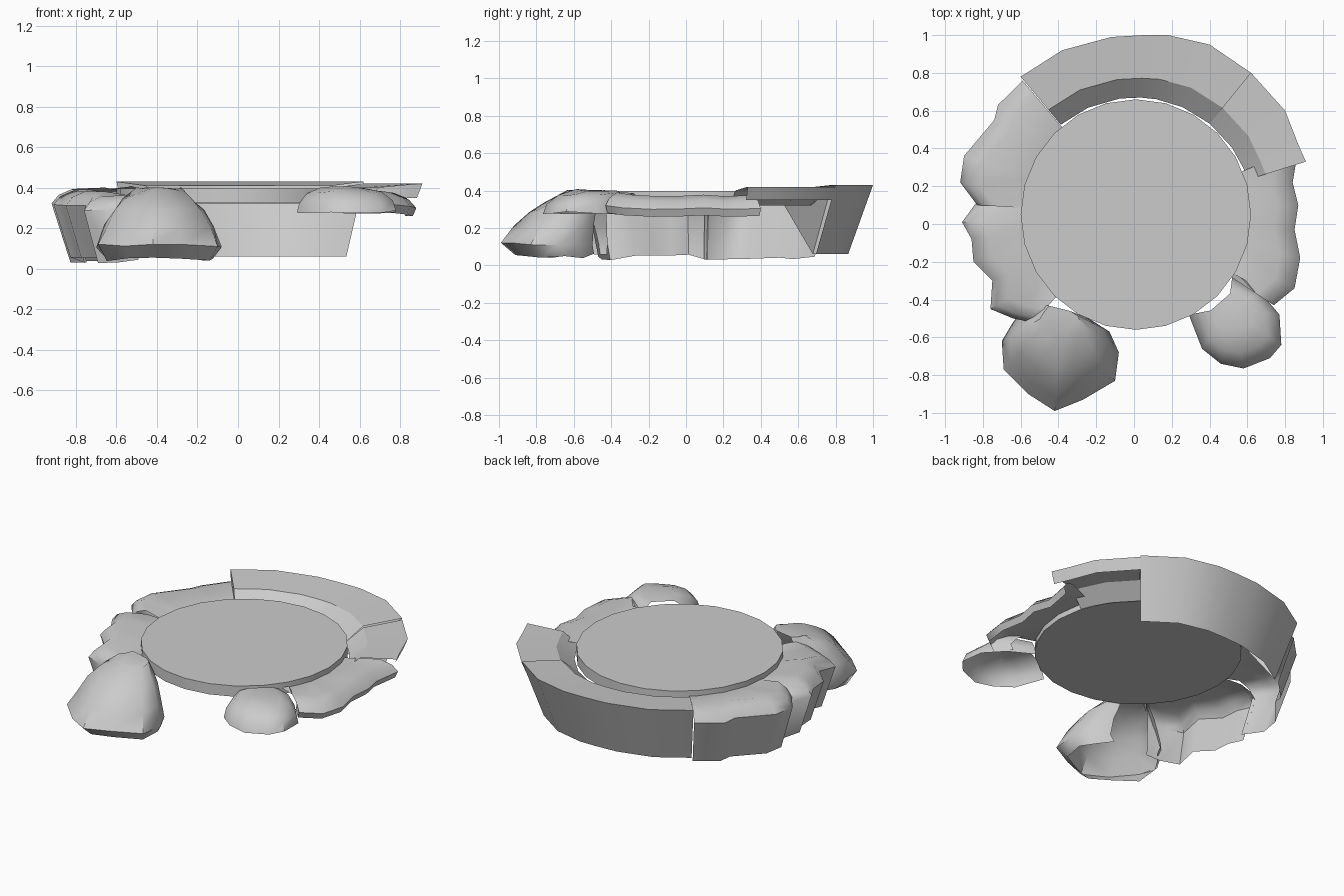
import bpy, bmesh, math, random
from mathutils import Vector

random.seed(4)
cube = bpy.data.objects.get("Cube")
if cube:
    bpy.data.objects.remove(cube)

CENTRE = Vector((0.01, 0.05))

stone = bpy.data.materials.new("stone grey")
stone.use_nodes = True
colour = (0.6, 0.6, 0.6, 1)
stone.diffuse_color = colour
stone.node_tree.nodes["Principled BSDF"].inputs["Base Color"].default_value = colour


def finish(name, bm, angle):
    mesh = bpy.data.meshes.new(name)
    bm.normal_update()
    bm.to_mesh(mesh)
    bm.free()
    mesh.materials.append(stone)
    obj = bpy.data.objects.new(name, mesh)
    bpy.context.collection.objects.link(obj)
    bpy.ops.object.select_all(action="DESELECT")
    obj.select_set(True)
    bpy.context.view_layer.objects.active = obj
    bpy.ops.object.shade_smooth_by_angle(angle=math.radians(angle))
    return obj


def loft(name, rows, cap_start=False, cap_end=False, angle=40):
    """Skin a list of equally long point rows."""
    bm = bmesh.new()
    grid = [[bm.verts.new(p) for p in row] for row in rows]
    for a, b in zip(grid, grid[1:]):
        for i in range(len(a) - 1):
            bm.faces.new((a[i], a[i + 1], b[i + 1], b[i]))
    if cap_start:
        bm.faces.new(list(reversed(grid[0])))
    if cap_end:
        bm.faces.new(grid[-1])
    return finish(name, bm, angle)


def wall(name, outline, top, bottom, taper, cap=False):
    """Sharp-edged rim segment: inner slope, flat top and outer skirt."""
    rows = []
    for x, y in outline:
        ray = Vector((x, y)) - CENTRE
        r, d = ray.length, ray.normalized()
        profile = [(0.62, 0.32), (0.61 + (r - 0.61) * 0.33, top - 0.02), (r, top), (r * taper, bottom)]
        rows.append([(*(CENTRE + d * s), z) for s, z in profile])
    return loft(name, rows, cap_start=cap, angle=32)


def stones(name, outline, top, bottom, drop, fall, taper, rough):
    """Rounded rim segment with an uneven top and an open underside."""
    rows = []
    for x, y in outline:
        ray = Vector((x, y)) - CENTRE
        r, d = ray.length, ray.normalized()
        jag = random.uniform(-rough, rough)
        profile = [(0.59, 0.36), (r - drop, top + jag), (r - drop * 0.35, top - fall * 0.4 + jag),
                   (r, top - fall + jag), (r * taper, bottom + jag)]
        rows.append([(*(CENTRE + d * s), z) for s, z in profile])
    return loft(name, rows, angle=50)


def boulder(name, outline, middle, levels, rough):
    """Boulder open at the back and below: the outline shrinks with height."""
    m = Vector(middle)
    rows = []
    for scale, z in levels:
        ring = [m + (Vector(p) - m) * scale for p in outline]
        rows.append([(*p, z + random.uniform(-rough, rough)) for p in ring])
    return loft(name, rows, cap_end=True, angle=45)


# Round slab over the basin
bm = bmesh.new()
bmesh.ops.create_cone(bm, cap_ends=True, segments=24, radius1=0.61, radius2=0.61, depth=0.07)
slab = finish("round_slab", bm, 40)
slab.location = (*CENTRE, 0.362)

# Tall back wall, then the ledge that continues it without the deep skirt
wall("back_wall",
     [(-.6, .78), (-.38, .92), (-.12, .99), (.05, 1), (.18, 1), (.4, .95), (.62, .8)],
     top=0.43, bottom=0.06, taper=0.86, cap=True)
wall("back_left_ledge",
     [(.62, .8), (.8, .6), (.87, .42), (.91, .33)],
     top=0.42, bottom=0.35, taper=0.97)

# Shallow stones on the +x side
stones("left_side_stones",
       [(.87, .4), (.84, .22), (.87, .1), (.85, -.03), (.88, -.18), (.85, -.34), (.74, -.43), (.66, -.34)],
       top=0.38, bottom=0.27, drop=0.11, fall=0.07, taper=0.98, rough=0.012)

# Deep stones on the -x side
stones("upper_right_stones",
       [(-.59, .76), (-.72, .63), (-.74, .55), (-.9, .36), (-.92, .22), (-.83, .1)],
       top=0.4, bottom=0.04, drop=0.1, fall=0.07, taper=0.9, rough=0.012)
stones("lower_right_stones",
       [(-.83, .12), (-.91, .01), (-.86, -.08), (-.85, -.2), (-.75, -.3), (-.76, -.45), (-.64, -.5), (-.54, -.52)],
       top=0.37, bottom=0.04, drop=0.1, fall=0.07, taper=0.91, rough=0.02)

# Large front boulder leaning against the slab
boulder("front_right_boulder",
        [(-.56, -.42), (-.64, -.52), (-.7, -.62), (-.69, -.77), (-.56, -.9), (-.42, -.99),
         (-.27, -.93), (-.1, -.83), (-.08, -.68), (-.13, -.57), (-.24, -.5)],
        (-.39, -.44),
        [(.86, .05), (1, .11), (.87, .21), (.72, .29), (.58, .34), (.35, .39)], rough=0.014)

# Shallow front boulder on the +x side
boulder("front_left_boulder",
        [(.29, -.48), (.36, -.66), (.46, -.74), (.58, -.765), (.72, -.71), (.78, -.64), (.77, -.48),
         (.67, -.36), (.52, -.28)],
        (.5, -.44),
        [(1, .28), (.94, .33), (.75, .38), (.45, .4)], rough=0.008)
